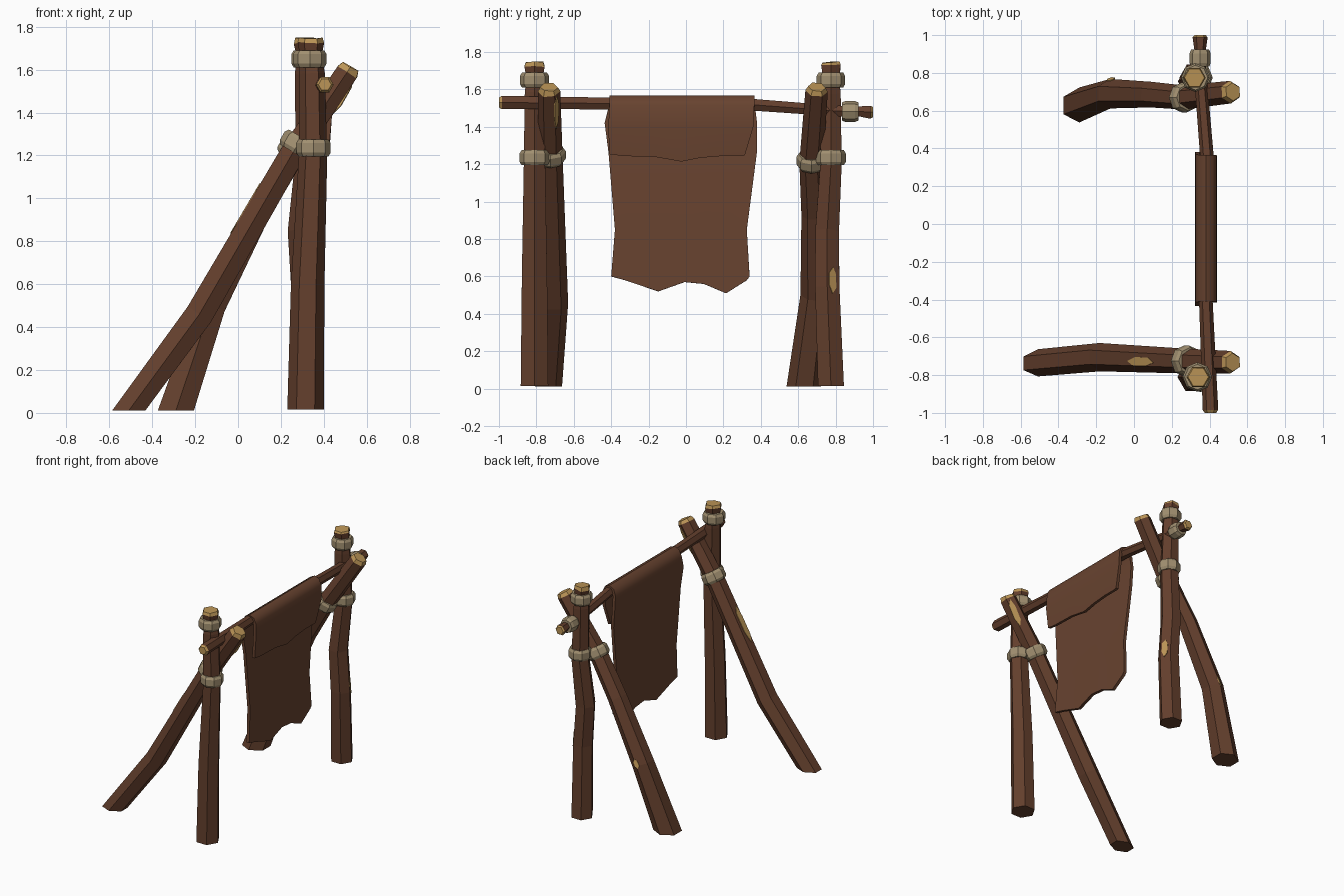
import bpy, bmesh, math, random
from mathutils import Vector
from mathutils.bvhtree import BVHTree

if "Cube" in bpy.data.objects:
    bpy.data.objects.remove(bpy.data.objects["Cube"])

random.seed(4)


def material(name, rgb):
    m = bpy.data.materials.new(name)
    m.diffuse_color = (*rgb, 1)
    m.use_nodes = True
    m.node_tree.nodes["Principled BSDF"].inputs["Base Color"].default_value = m.diffuse_color
    return m


WOOD = material("dark bark", (0.127, 0.050, 0.026))
CUT = material("cut wood", (0.50, 0.30, 0.095))
ROPE = material("rope", (0.36, 0.28, 0.165))
HIDE = material("hide", (0.138, 0.056, 0.029))


def finish(bm, name, mats):
    bmesh.ops.recalc_face_normals(bm, faces=bm.faces)
    me = bpy.data.meshes.new(name)
    bm.to_mesh(me)
    bm.free()
    for m in mats:
        me.materials.append(m)
    ob = bpy.data.objects.new(name, me)
    bpy.context.collection.objects.link(ob)
    return ob


def tube(name, rings, ref, mats, sides=6, jitter=0.0, foot=None, cut_start=False, cut_end=False):
    """Faceted tube through (x, y, z, radius) rings; last/first band can show cut wood."""
    bm = bmesh.new()
    pts = [Vector(r[:3]) for r in rings]
    loops, n = [], len(rings)
    for k, p in enumerate(pts):
        t = (pts[min(k + 1, n - 1)] - pts[max(k - 1, 0)]).normalized()
        u = Vector(ref)
        u = (u - t * u.dot(t)).normalized()
        v = t.cross(u)
        loop = []
        for i in range(sides):
            a = 2 * math.pi * i / sides
            q = p + (u * math.cos(a) + v * math.sin(a)) * rings[k][3]
            q += t * random.uniform(-jitter, jitter)
            if k == 0 and foot is not None:      # level cut on the ground
                q += t * ((foot - q.z) / t.z)
            loop.append(bm.verts.new(q))
        loops.append(loop)
    for k in range(n - 1):
        for i in range(sides):
            j = (i + 1) % sides
            f = bm.faces.new((loops[k][i], loops[k][j], loops[k + 1][j], loops[k + 1][i]))
            if (cut_end and k == n - 2) or (cut_start and k == 0):
                f.material_index = 1
    bm.faces.new(loops[0]).material_index = int(cut_start)
    bm.faces.new(loops[-1]).material_index = int(cut_end)
    return finish(bm, name, mats)


def collar(name, centre, axis, r, h=0.04):
    """Chamfered rope binding around a pole."""
    c, a = Vector(centre), Vector(axis).normalized()
    prof = [(-h, 0.86 * r), (-h * 0.55, r), (h * 0.55, r), (h, 0.86 * r)]
    ref = (1, 0, 0) if abs(a.x) < 0.3 else (0, 1, 0)
    tube(name, [(*(c + a * d), rr) for d, rr in prof], ref, [ROPE], sides=8)


def chip(name, pole, centre, outward, axis, length, width):
    """Thin plate of bare wood lying on the pole's surface."""
    d = Vector(outward).normalized()
    me = pole.data
    tree = BVHTree.FromPolygons([v.co for v in me.vertices], [p.vertices for p in me.polygons])
    hit, nor, _, _ = tree.ray_cast(Vector(centre) + d * 0.5, -d)
    if hit is None:
        return
    a = Vector(axis)
    a = (a - nor * a.dot(nor)).normalized()
    b = nor.cross(a)
    shape = [(-0.5, 0.1), (-0.2, 0.5), (0.3, 0.45), (0.5, -0.1), (0.2, -0.45), (-0.3, -0.4)]
    bm = bmesh.new()
    lo, hi = [[bm.verts.new(hit + a * x * length + b * y * width + nor * o) for x, y in shape]
              for o in (-0.003, 0.004)]
    bm.faces.new(hi)
    bm.faces.new(lo[::-1])
    for i in range(6):
        j = (i + 1) % 6
        bm.faces.new((lo[i], lo[j], hi[j], hi[i]))
    finish(bm, name, [CUT])


POLE = [WOOD, CUT]

# upright posts, flared at the cut top
front_post = tube("front_post", [
    (0.315, -0.81, 0.015, 0.085), (0.325, -0.81, 0.6, 0.078), (0.35, -0.81, 1.2, 0.066),
    (0.345, -0.81, 1.58, 0.060), (0.34, -0.81, 1.66, 0.050), (0.34, -0.81, 1.725, 0.062),
    (0.34, -0.81, 1.745, 0.054)], (1, 0, 0), POLE, jitter=0.006, foot=0.015, cut_end=True)
back_post = tube("back_post", [
    (0.32, 0.775, 0.015, 0.080), (0.325, 0.755, 0.55, 0.075), (0.305, 0.755, 0.85, 0.073),
    (0.335, 0.775, 1.2, 0.066), (0.325, 0.775, 1.58, 0.060), (0.325, 0.775, 1.66, 0.050),
    (0.32, 0.775, 1.725, 0.060), (0.32, 0.775, 1.745, 0.053)], (1, 0, 0), POLE,
    jitter=0.006, foot=0.015, cut_end=True)

# slanting braces
front_brace = tube("front_brace", [
    (-0.51, -0.735, 0.01, 0.072), (-0.18, -0.705, 0.46, 0.075), (0.26, -0.725, 1.22, 0.066),
    (0.51, -0.732, 1.59, 0.060), (0.523, -0.732, 1.612, 0.048)], (0, 1, 0), POLE,
    jitter=0.004, foot=0.012, cut_end=True)
back_brace = tube("back_brace", [
    (-0.29, 0.63, 0.01, 0.092), (-0.125, 0.69, 0.5, 0.078), (0.09, 0.685, 0.93, 0.068),
    (0.26, 0.67, 1.21, 0.064), (0.51, 0.698, 1.59, 0.060), (0.523, 0.70, 1.612, 0.048)],
    (0, 1, 0), POLE, jitter=0.004, foot=0.012, cut_end=True)

# cross bar
tube("cross_bar", [
    (0.405, -1.0, 1.53, 0.030), (0.405, -0.985, 1.53, 0.041), (0.38, -0.4, 1.525, 0.036),
    (0.385, 0.37, 1.517, 0.036), (0.35, 0.8, 1.485, 0.033), (0.35, 0.92, 1.483, 0.030),
    (0.35, 0.988, 1.478, 0.040), (0.35, 1.0, 1.478, 0.030)], (1, 0, 0), POLE,
    cut_start=True, cut_end=True)

# rope bindings
slope = (0.5, 0, 0.85)
collar("front_post_top_binding", (0.335, -0.81, 1.65), (0, 0, 1), 0.078)
collar("back_post_top_binding", (0.325, 0.775, 1.65), (0, 0, 1), 0.076)
collar("front_post_low_binding", (0.352, -0.81, 1.235), (0, 0, 1), 0.080)
collar("back_post_low_binding", (0.337, 0.775, 1.235), (0, 0, 1), 0.080)
collar("front_brace_binding", (0.278, -0.725, 1.25), slope, 0.083)
collar("back_brace_binding", (0.265, 0.67, 1.22), slope, 0.080)
collar("bar_binding", (0.35, 0.878, 1.482), (0, 1, 0), 0.056, 0.045)

# bare wood chips
chip("front_brace_chip", front_brace, (0.04, -0.725, 0.95), (-0.75, -0.75, 0.45), slope, 0.27, 0.05)
chip("front_brace_top_chip", front_brace, (0.45, -0.73, 1.5), (0.7, 0.75, -0.45), slope, 0.20, 0.045)
chip("back_post_chip", back_post, (0.325, 0.765, 0.58), (1, 0.35, 0), (0, 0, 1), 0.14, 0.045)
chip("back_brace_chip", back_brace, (-0.1, 0.69, 0.5), (-0.3, 1, 0.2), slope, 0.07, 0.035)

# hide draped over the bar: rows of (x, z, y min, y max), long panel then short flap
rows = [(0.362, 0.60, -0.40, 0.34), (0.355, 0.85, -0.38, 0.325), (0.345, 1.27, -0.415, 0.38),
        (0.335, 1.42, -0.435, 0.38), (0.337, 1.50, -0.415, 0.37), (0.352, 1.54, -0.41, 0.365),
        (0.382, 1.556, -0.41, 0.365), (0.410, 1.545, -0.41, 0.365), (0.425, 1.51, -0.41, 0.365),
        (0.428, 1.40, -0.415, 0.36), (0.415, 1.25, -0.41, 0.315)]
cols = [0, 0.10, 0.34, 0.53, 0.67, 0.83, 0.98, 1]
hem = [0, -0.02, -0.08, -0.03, -0.04, -0.09, -0.02, 0]
flap = [0.005, -0.005, -0.01, -0.035, -0.015, -0.005, -0.005, 0]
bm = bmesh.new()
grid = []
for k, (x, z, y0, y1) in enumerate(rows):
    edge = hem if k == 0 else flap if k == len(rows) - 1 else [0] * 8
    grid.append([bm.verts.new((x, y0 + (y1 - y0) * c, z + e)) for c, e in zip(cols, edge)])
for a, b in zip(grid, grid[1:]):
    for i in range(7):
        bm.faces.new((a[i], a[i + 1], b[i + 1], b[i]))
hide = finish(bm, "hanging_hide", [HIDE])
mod = hide.modifiers.new("thickness", "SOLIDIFY")
mod.thickness = 0.022
mod.offset = 0
bpy.context.view_layer.objects.active = hide
hide.select_set(True)
bpy.ops.object.modifier_apply(modifier="thickness")
bpy.ops.object.shade_smooth_by_angle(angle=math.radians(45))
